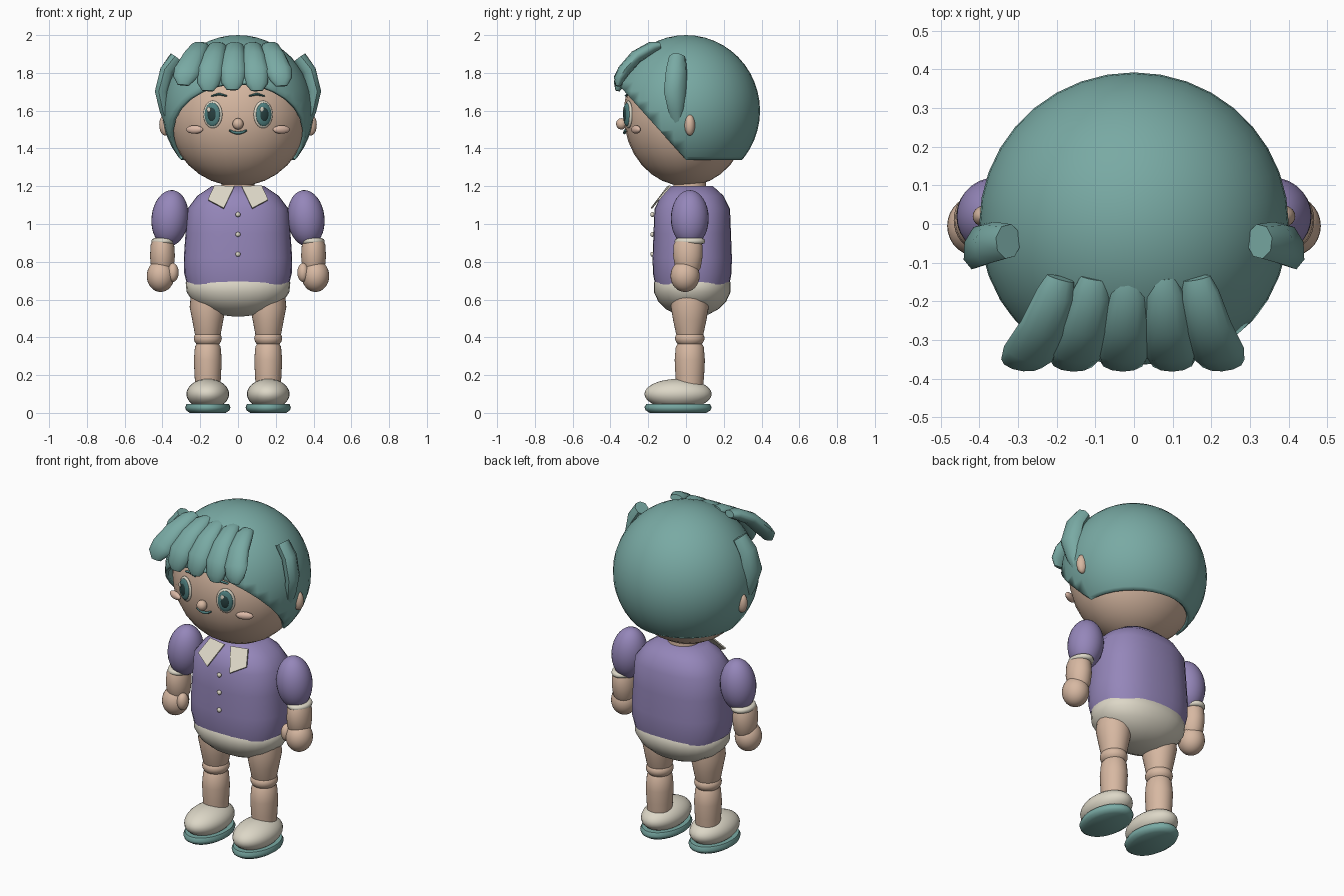
import bpy, bmesh, math
from mathutils import Vector, Matrix, Euler

cube = bpy.data.objects.get("Cube")
if cube:
    bpy.data.objects.remove(cube, do_unlink=True)


def material(name, r, g, b):
    m = bpy.data.materials.new(name)
    m.use_nodes = True
    m.diffuse_color = (r, g, b, 1)
    bsdf = m.node_tree.nodes["Principled BSDF"]
    bsdf.inputs["Base Color"].default_value = (r, g, b, 1)
    bsdf.inputs["Roughness"].default_value = 0.7
    return m


TEAL = material("teal", 0.19, 0.40, 0.37)
SKIN = material("skin", 0.68, 0.48, 0.36)
PURPLE = material("purple", 0.30, 0.24, 0.49)
CREAM = material("cream", 0.72, 0.68, 0.57)
IRIS = material("iris_teal", 0.08, 0.22, 0.22)
PUPIL = material("pupil_dark", 0.02, 0.05, 0.05)
BLUSH = material("blush", 0.72, 0.49, 0.39)


def finish(bm, name, mat, angle=50):
    bmesh.ops.recalc_face_normals(bm, faces=bm.faces)
    me = bpy.data.meshes.new(name)
    bm.to_mesh(me)
    bm.free()
    me.materials.append(mat)
    ob = bpy.data.objects.new(name, me)
    bpy.context.collection.objects.link(ob)
    bpy.ops.object.select_all(action="DESELECT")
    ob.select_set(True)
    bpy.context.view_layer.objects.active = ob
    bpy.ops.object.shade_smooth_by_angle(angle=math.radians(angle))
    return ob


def ball_mesh(loc, size, rot=(0, 0, 0), seg=28, rings=16):
    bm = bmesh.new()
    mat = Matrix.Translation(loc) @ Euler(rot).to_matrix().to_4x4() @ Matrix.Diagonal((*size, 1))
    bmesh.ops.create_uvsphere(bm, u_segments=seg, v_segments=rings, radius=1, matrix=mat)
    return bm


def ball(name, mat, loc, size, rot=(0, 0, 0)):
    return finish(ball_mesh(loc, size, rot), name, mat)


def skin_rings(bm, rings):
    """Bridge successive point rings and cap both ends."""
    loops = [[bm.verts.new(p) for p in ring] for ring in rings]
    n = len(loops[0])
    for a, b in zip(loops, loops[1:]):
        for i in range(n):
            bm.faces.new((a[i], a[(i + 1) % n], b[(i + 1) % n], b[i]))
    bm.faces.new(loops[0])
    bm.faces.new(loops[-1])


def loft(name, mat, x, y, profile, power=2.0, n=32):
    """Stack of rounded sections, each (half width, half depth, height)."""
    def point(rx, ry, z, a):
        c, s = math.cos(a), math.sin(a)
        e = 2 / power
        return (x + rx * math.copysign(abs(c) ** e, c), y + ry * math.copysign(abs(s) ** e, s), z)
    bm = bmesh.new()
    skin_rings(bm, [[point(*p, i * math.tau / n) for i in range(n)] for p in profile])
    return finish(bm, name, mat)


def ribbon(name, mat, path, side, widths, thicks, n=12):
    """Flattened tube swept along a path, its broad direction along side."""
    pts = [Vector(p) for p in path]
    rings = []
    for k, p in enumerate(pts):
        t = (pts[min(k + 1, len(pts) - 1)] - pts[max(k - 1, 0)]).normalized()
        w = Vector(side)
        w = (w - t * w.dot(t)).normalized()
        d = t.cross(w)
        rings.append([p + w * widths[k] * math.cos(i * math.tau / n)
                      + d * thicks[k] * math.sin(i * math.tau / n) for i in range(n)])
    bm = bmesh.new()
    skin_rings(bm, rings)
    return finish(bm, name, mat)


# Head and neck
ball("head", SKIN, (0, 0, 1.58), (0.37, 0.33, 0.38))
loft("neck", SKIN, 0, 0.02, [(0.09, 0.09, 1.12), (0.085, 0.085, 1.26)])

# Hair cap: shell cut level at the nape and slanted around the face
bm = ball_mesh((0, 0, 1.6), (0.40, 0.392, 0.40), seg=36, rings=24)
for normal in ((0, 0, -1), (0, -0.4, -0.36)):
    bmesh.ops.bisect_plane(bm, geom=bm.verts[:] + bm.edges[:] + bm.faces[:],
                           plane_co=(0, 0, 1.34), plane_no=normal, clear_outer=True)
cap = finish(bm, "hair_cap", TEAL)
shell = cap.modifiers.new("shell", "SOLIDIFY")
shell.thickness = 0.02
shell.offset = -1

# Fringe locks, fanning out from the crown
for i in range(5):
    root = -0.19 + 0.088 * i
    tip = -0.29 + 0.13 * i
    low = (1.76, 1.73, 1.735, 1.73, 1.755)[i]
    path = []
    for f, y, z in ((0, -0.14, 1.945), (0.12, -0.18, 1.935), (0.45, -0.265, 1.885),
                    (0.8, -0.33, 1.81), (0.97, -0.355, low + 0.01), (1, -0.362, low - 0.025)):
        path.append((root + (tip - root) * f, y, z))
    ribbon(f"fringe_lock_{i + 1}", TEAL, path, (1, 0, 0),
           [0.036, 0.05, 0.06, 0.07, 0.058, 0.03],
           [0.02, 0.032, 0.035, 0.034, 0.028, 0.012])

# Buttons down the shirt front
for i, z in enumerate((1.05, 0.945, 0.84)):
    ball(f"button_{i + 1}", CREAM, (0, -0.178, z), (0.013, 0.011, 0.013))

# Shirt and shorts
loft("shirt", PURPLE, 0, 0.033,
     [(0.27, 0.197, 0.68), (0.285, 0.208, 0.74), (0.287, 0.21, 0.82), (0.278, 0.205, 0.95),
      (0.268, 0.2, 1.08), (0.215, 0.165, 1.15), (0.14, 0.11, 1.2)], power=2.4)
loft("shorts", CREAM, 0, 0.033,
     [(0.26, 0.19, 0.71), (0.277, 0.203, 0.69), (0.272, 0.203, 0.64), (0.24, 0.18, 0.59),
      (0.18, 0.14, 0.55), (0.11, 0.085, 0.52), (0.03, 0.025, 0.511)], power=2.2)

# Nose and mouth
ball("nose", SKIN, (0, -0.342, 1.53), (0.029, 0.028, 0.03))
smile = [(0.046 * t, -0.326 + 0.005 * t * t, 1.482 + 0.014 * t * t)
         for t in (-1, -0.6, -0.2, 0.2, 0.6, 1)]
ribbon("mouth", IRIS, smile, (0, 1, 0), [0.008] * 6, [0.005, 0.007, 0.008, 0.008, 0.007, 0.005], 8)

for s, side in ((1, "left"), (-1, "right")):
    # Eye layers, stacked outward along the face direction
    turn = 0.33 * s
    out = Vector((math.sin(turn), -math.cos(turn), 0))
    eye = Vector((0.133 * s, -0.305, 1.58))
    for part, mat, w, h, d, off in (("white", CREAM, 0.053, 0.073, 0.016, 0),
                                    ("iris", IRIS, 0.043, 0.062, 0.014, 0.009),
                                    ("pupil", PUPIL, 0.025, 0.038, 0.01, 0.017)):
        ball(f"{side}_eye_{part}", mat, eye + out * off, (w, d, h), (0, 0, turn))
    ball(f"{side}_eye_glint", CREAM, eye + out * 0.026 + Vector((-0.014, 0, 0.026)),
         (0.011, 0.004, 0.014), (0, 0, turn))
    brow = [(s * x, y, z) for x, y, z in ((0.06, -0.318, 1.678), (0.1, -0.308, 1.688), (0.14, -0.292, 1.678))]
    ribbon(f"{side}_brow", IRIS, brow, (0, 1, 0), [0.008] * 3, [0.004, 0.007, 0.004], 8)
    ball(f"{side}_cheek", BLUSH, (0.23 * s, -0.265, 1.5), (0.048, 0.018, 0.022), (0, 0, 0.4 * s))
    ball(f"{side}_ear", SKIN, (0.385 * s, 0.02, 1.525), (0.032, 0.028, 0.057))

    # Side hair lock
    lock = [(0.325 * s, -0.045, 1.88), (0.375 * s, -0.05, 1.81), (0.402 * s, -0.058, 1.7),
            (0.385 * s, -0.05, 1.6), (0.362 * s, -0.04, 1.5)]
    ribbon(f"{side}_side_lock", TEAL, lock, (-0.3 * s, 1, 0),
           [0.046, 0.058, 0.062, 0.045, 0.015], [0.04, 0.04, 0.038, 0.03, 0.012], 8)

    # Collar flap
    bm = bmesh.new()
    flap = [(0.02, -0.1, 1.2), (0.125, -0.085, 1.205), (0.16, -0.15, 1.13), (0.075, -0.187, 1.085)]
    face = bm.faces.new([bm.verts.new((s * x, y, z)) for x, y, z in flap])
    new = bmesh.ops.extrude_face_region(bm, geom=[face])["geom"]
    bmesh.ops.translate(bm, vec=(0, 0.007, -0.005),
                        verts=[v for v in new if isinstance(v, bmesh.types.BMVert)])
    finish(bm, f"{side}_collar", CREAM, 30)

    # Arm
    ball(f"{side}_sleeve", PURPLE, (0.36 * s, 0.02, 1.03), (0.098, 0.1, 0.15), (0, -0.1 * s, 0))
    loft(f"{side}_cuff", CREAM, 0.395 * s, 0.02,
         [(0.05, 0.065, 0.893), (0.06, 0.077, 0.898), (0.064, 0.081, 0.909),
          (0.06, 0.077, 0.92), (0.05, 0.065, 0.925)])
    loft(f"{side}_forearm", SKIN, 0.4 * s, 0.01,
         [(0.045, 0.05, 0.74), (0.06, 0.068, 0.77), (0.066, 0.078, 0.83),
          (0.062, 0.076, 0.89), (0.05, 0.06, 0.92)])
    ball(f"{side}_hand", SKIN, (0.41 * s, -0.005, 0.725), (0.073, 0.077, 0.085))
    ball(f"{side}_thumb", SKIN, (0.345 * s, -0.03, 0.743), (0.031, 0.036, 0.05))

    # Leg
    x = 0.16 * s
    loft(f"{side}_thigh", SKIN, x, 0.02,
         [(0.06, 0.06, 0.39), (0.069, 0.073, 0.42), (0.082, 0.088, 0.49),
          (0.096, 0.1, 0.56), (0.09, 0.095, 0.62)])
    ball(f"{side}_knee", SKIN, (x, 0.02, 0.395), (0.074, 0.078, 0.052))
    loft(f"{side}_calf", SKIN, x, 0.02,
         [(0.066, 0.07, 0.13), (0.07, 0.076, 0.2), (0.074, 0.08, 0.28),
          (0.068, 0.074, 0.35), (0.05, 0.055, 0.38)])
    ball(f"{side}_shoe", CREAM, (x, -0.042, 0.1), (0.113, 0.178, 0.08))
    loft(f"{side}_sole", TEAL, x, -0.042,
         [(0.095, 0.15, 0.0), (0.115, 0.172, 0.014), (0.12, 0.178, 0.03), (0.112, 0.168, 0.048)])
